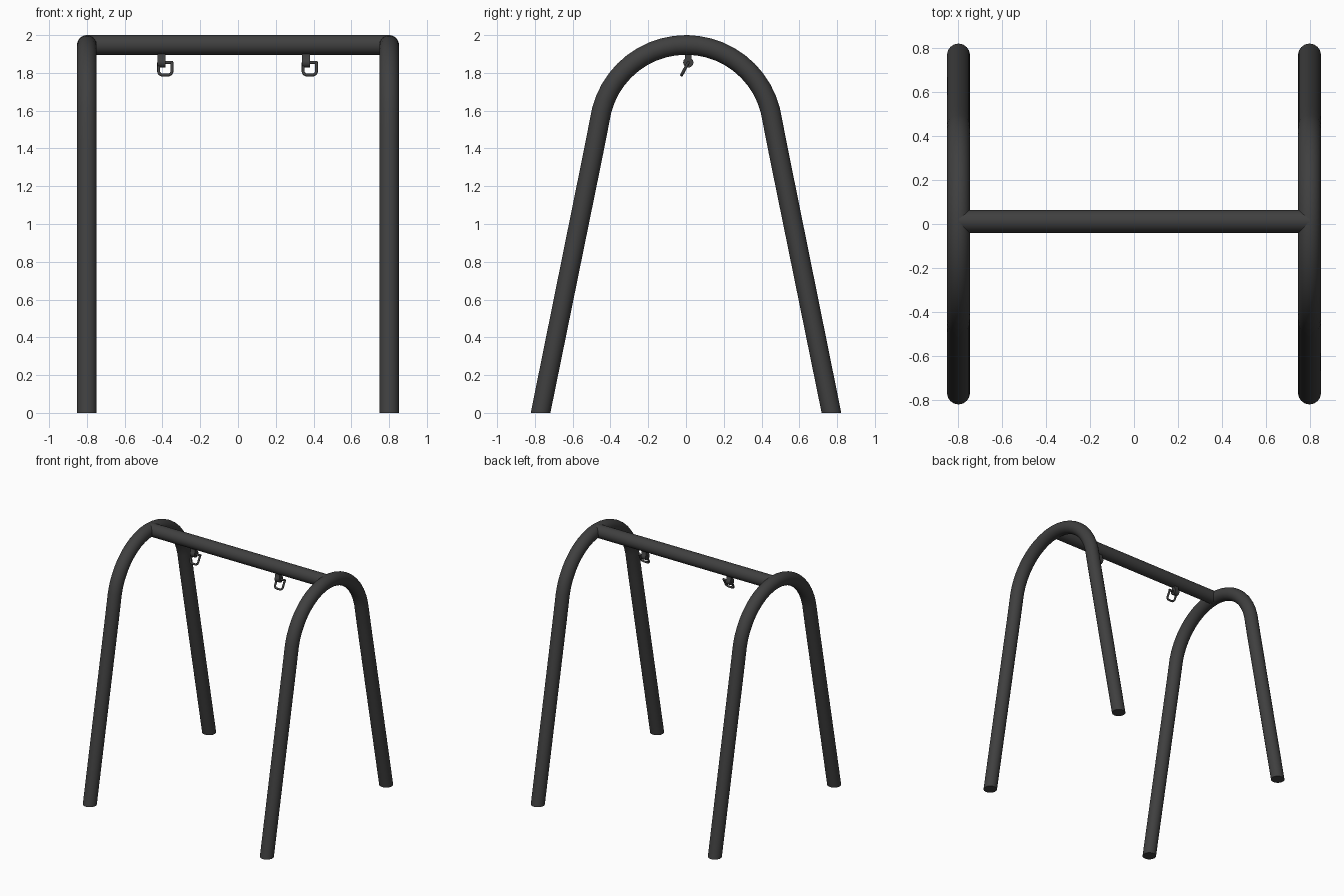
import bpy, bmesh
from math import sin, cos, pi, radians
from mathutils import Vector, Matrix

cube = bpy.data.objects.get("Cube")
if cube:
    bpy.data.objects.remove(cube)

paint = bpy.data.materials.new("dark grey steel")
paint.use_nodes = True
GREY = (0.05, 0.05, 0.05, 1)
paint.diffuse_color = GREY
paint.node_tree.nodes["Principled BSDF"].inputs["Base Color"].default_value = GREY


def finish(name, bm):
    bmesh.ops.recalc_face_normals(bm, faces=bm.faces)
    mesh = bpy.data.meshes.new(name)
    bm.to_mesh(mesh)
    bm.free()
    mesh.materials.append(paint)
    obj = bpy.data.objects.new(name, mesh)
    bpy.context.collection.objects.link(obj)
    bpy.ops.object.select_all(action='DESELECT')
    obj.select_set(True)
    bpy.context.view_layer.objects.active = obj
    bpy.ops.object.shade_smooth_by_angle(angle=radians(40))
    return obj


def sweep(name, path, axis, radius, sides, end_dirs=None):
    """Round tube along a flat path; axis is the normal of the path's plane."""
    bm = bmesh.new()
    path = [Vector(p) for p in path]
    axis = Vector(axis).normalized()
    rings = []
    for i, p in enumerate(path):
        a, b = path[max(i - 1, 0)], path[min(i + 1, len(path) - 1)]
        if i in (0, len(path) - 1):
            t = Vector(end_dirs) if end_dirs else (b - a).normalized()
        else:
            t = ((p - a).normalized() + (b - p).normalized()).normalized()
        # keep ring orientation consistent with the direction of travel
        if t.dot(b - a) < 0:
            t = -t
        out = axis.cross(t)
        rings.append([bm.verts.new(p + radius * (axis * cos(k * 2 * pi / sides) + out * sin(k * 2 * pi / sides)))
                      for k in range(sides)])
    for r, s in zip(rings, rings[1:]):
        for k in range(sides):
            n = (k + 1) % sides
            bm.faces.new((r[k], r[n], s[n], s[k]))
    bm.faces.new(rings[0])
    bm.faces.new(rings[-1])
    return finish(name, bm)


R = 0.052          # main tube radius
TOP = 2 - R        # centreline height of the top

# Bent end frames, with feet cut level on the ground
arc_r, sweep_angle, steps = 0.461, radians(75.6), 10
half = [(0.77, 0), (0.488, 1.39)]
half += [(arc_r * sin(sweep_angle * k / steps), TOP - arc_r + arc_r * cos(sweep_angle * k / steps))
         for k in range(steps, 0, -1)]
profile = half + [(0, TOP)] + [(-y, z) for y, z in reversed(half)]
for side, x in (("left", 0.8), ("right", -0.8)):
    sweep(side + "_end_frame", [(x, y, z) for y, z in profile], (1, 0, 0), R, 32, (0, 0, 1))

# Top crossbar
BAR_Y = 0.012
sweep("crossbar", [(-0.8, BAR_Y, TOP), (0.8, BAR_Y, TOP)], (0, 0, 1), R, 32)

# Swing hangers: strap with rounded eye, cross pin and tilted shackle
PIN_Z = 1.855
tilt = Matrix.Rotation(radians(-28), 3, 'X')
for side, x in (("left", 0.36), ("right", -0.405)):
    bm = bmesh.new()
    outline = [(-0.016, 1.92), (0.016, 1.92)]
    outline += [(0.027 * cos(a), PIN_Z + 0.027 * sin(a))
                for a in [radians(50 - 280 * k / 16) for k in range(17)]]
    face = bm.faces.new([bm.verts.new((x - 0.02, BAR_Y + y, z)) for y, z in outline])
    ext = bmesh.ops.extrude_face_region(bm, geom=[face])
    bmesh.ops.translate(bm, vec=(0.04, 0, 0), verts=[v for v in ext["geom"] if isinstance(v, bmesh.types.BMVert)])
    finish(side + "_hanger_strap", bm)

    sweep(side + "_hanger_pin", [(x - 0.022, BAR_Y, PIN_Z), (x + 0.062, BAR_Y, PIN_Z)], (0, 0, 1), 0.008, 12)

    # U-shaped shackle with rounded lower corners
    w, h, c = 0.035, 0.075, 0.022
    corner = [(w - c + c * cos(a), -h + c - c * sin(a)) for a in [k * pi / 12 for k in range(7)]]
    u = [(w, 0)] + corner + [(-px, pz) for px, pz in reversed(corner)] + [(-w, 0)]
    origin = Vector((x + 0.02, BAR_Y, PIN_Z))
    sweep(side + "_shackle", [origin + tilt @ Vector((px, 0, pz)) for px, pz in u],
          tilt @ Vector((0, 1, 0)), 0.008, 12)
